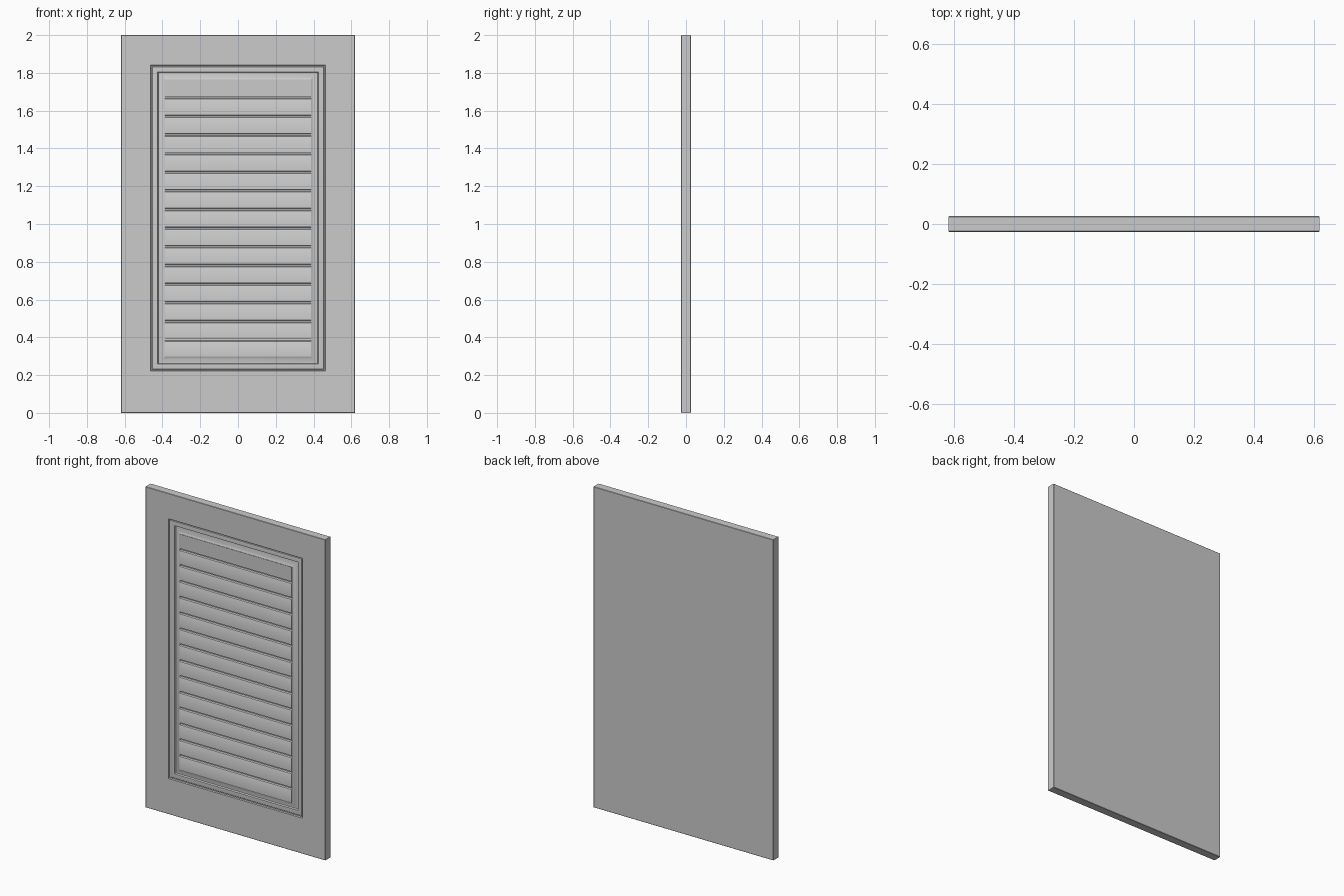
import bpy, bmesh

if "Cube" in bpy.data.objects:
    bpy.data.objects.remove(bpy.data.objects["Cube"])


def finish(name, bm, angle=0.5):
    bmesh.ops.recalc_face_normals(bm, faces=bm.faces)
    mesh = bpy.data.meshes.new(name)
    bm.to_mesh(mesh)
    bm.free()
    ob = bpy.data.objects.new(name, mesh)
    bpy.context.collection.objects.link(ob)
    bpy.ops.object.select_all(action='DESELECT')
    ob.select_set(True)
    bpy.context.view_layer.objects.active = ob
    bpy.ops.object.shade_smooth_by_angle(angle=angle)
    return ob


def loft(name, rings):
    """Join closed point loops in order and cap both ends."""
    bm = bmesh.new()
    loops = [[bm.verts.new(p) for p in ring] for ring in rings]
    for a, b in zip(loops, loops[1:]):
        n = len(a)
        for i in range(n):
            j = (i + 1) % n
            bm.faces.new((a[i], a[j], b[j], b[i]))
    bm.faces.new(loops[0])
    bm.faces.new(loops[-1])
    return finish(name, bm)


def rect(half_x, z0, z1, y):
    return [(-half_x, y, z0), (half_x, y, z0), (half_x, y, z1), (-half_x, y, z1)]


T = 0.026          # half thickness
W = 0.62           # half width
PX, Z0, Z1 = 0.462, 0.222, 1.842   # panel opening

# Door slab: eased outer edges, stepped moulding, then a concave raised border
rings = [rect(W - 0.002, 0.002, 1.998, T), rect(W, 0, 2, T - 0.002),
         rect(W, 0, 2, -T + 0.002), rect(W - 0.002, 0.002, 1.998, -T)]
moulding = [(0, -T), (0.002, -0.016), (0.007, -0.016), (0.010, -0.019),
            (0.014, -0.020), (0.036, -0.019), (0.040, -0.010)]
cove = [(0.040 + 0.036 * t / 6, -0.010 - 0.011 * (t / 6) ** 1.5) for t in range(1, 7)]
for d, y in moulding + cove + [(0.076, -0.008)]:
    rings.append(rect(PX - d, Z0 + d, Z1 - d, y))
loft("door_slab", rings)

# Slatted panel: one profile with evenly spaced grooves, extruded across
bottom, top = Z0 + 0.076, Z1 - 0.076
FACE, FLOOR = -0.0235, -0.014
profile = [(-0.004, bottom), (FACE, bottom)]
for i in range(14):
    z = 0.384 + i * (1.668 - 0.384) / 13
    profile += [(FACE, z - 0.009), (FACE + 0.0015, z - 0.006), (FLOOR, z - 0.002),
                (FLOOR, z + 0.006), (FACE, z + 0.008)]
profile += [(FACE, top), (-0.004, top)]
loft("slatted_panel", [[(x, y, z) for y, z in profile] for x in (-0.386, 0.386)])
